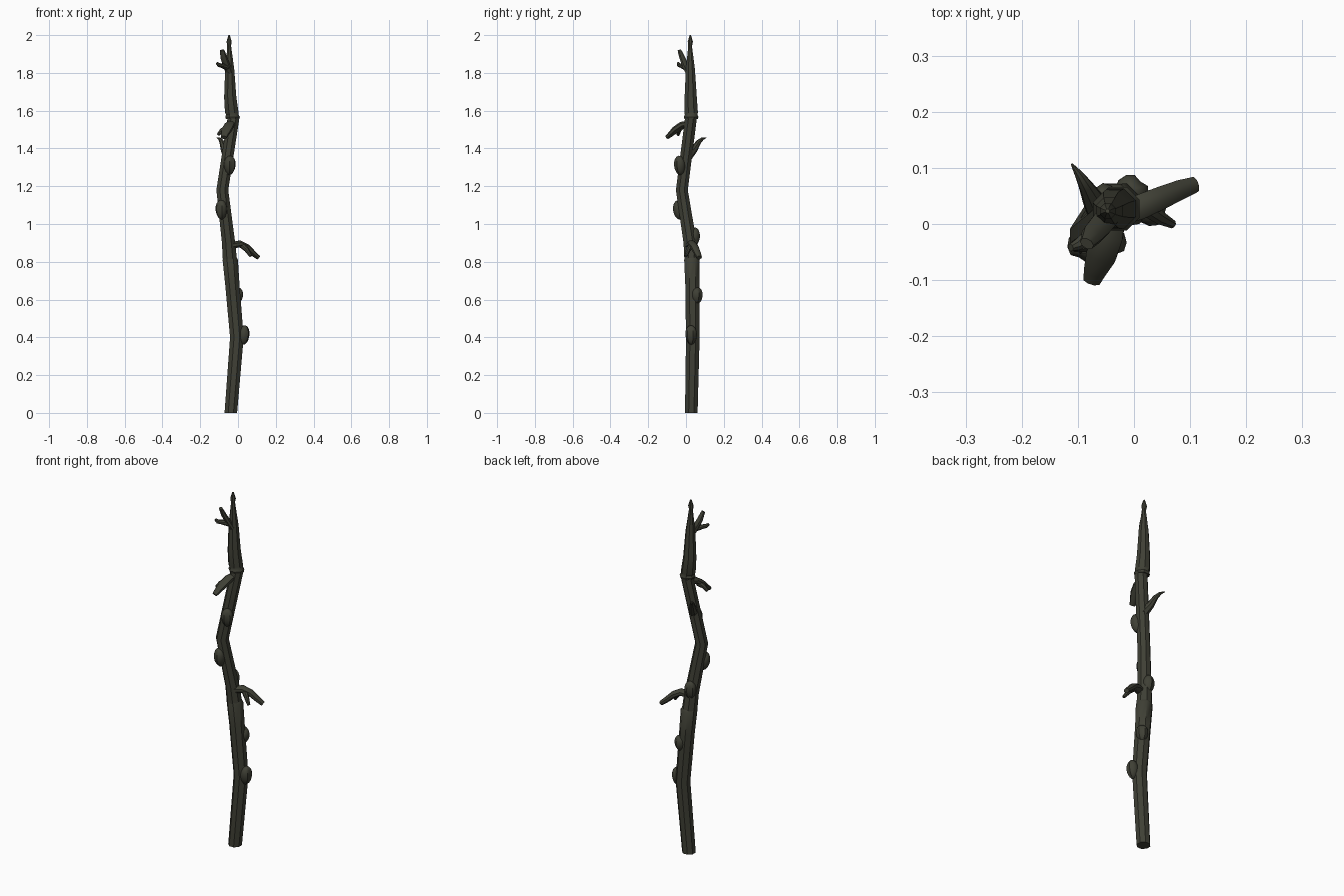
import bpy, bmesh, math
from mathutils import Vector, Matrix

if "Cube" in bpy.data.objects:
    bpy.data.objects.remove(bpy.data.objects["Cube"])

bark = bpy.data.materials.new("dark_bark")
bark.diffuse_color = (0.050, 0.051, 0.036, 1)
bark.use_nodes = True
bark.node_tree.nodes["Principled BSDF"].inputs["Base Color"].default_value = bark.diffuse_color


def finish(name, bm, angle=40):
    bmesh.ops.recalc_face_normals(bm, faces=bm.faces)
    me = bpy.data.meshes.new(name)
    bm.to_mesh(me)
    bm.free()
    ob = bpy.data.objects.new(name, me)
    bpy.context.collection.objects.link(ob)
    me.materials.append(bark)
    bpy.ops.object.select_all(action='DESELECT')
    ob.select_set(True)
    bpy.context.view_layer.objects.active = ob
    bpy.ops.object.shade_smooth_by_angle(angle=math.radians(angle))
    return ob


def tube(name, pts, sides=8, flat=1.0, level=False):
    """Loft of rings along (x, y, z, radius) points; flat squashes the thickness."""
    bm = bmesh.new()
    rings = []
    for i, p in enumerate(pts):
        c = Vector(p[:3])
        a, b = pts[max(i - 1, 0)], pts[min(i + 1, len(pts) - 1)]
        t = Vector((0, 0, 1)) if level else (Vector(b[:3]) - Vector(a[:3])).normalized()
        u = Vector((1, 0, 0)) if level else t.cross(Vector((0, 0, 1))).normalized()
        v = t.cross(u)
        rings.append([bm.verts.new(c + p[3] * (math.cos(k) * u + flat * math.sin(k) * v))
                      for k in (math.tau * (j + .5) / sides for j in range(sides))])
    for r, s in zip(rings, rings[1:]):
        for j in range(sides):
            k = (j + 1) % sides
            bm.faces.new((r[j], r[k], s[k], s[j]))
    bm.faces.new(rings[0])
    bm.faces.new(rings[-1])
    return finish(name, bm)


def bud(name, center, heading, half_height=.055, tilt=0.0):
    """Almond-shaped knot pointing outward, with a shallow vertical split."""
    bm = bmesh.new()
    bmesh.ops.create_uvsphere(bm, u_segments=12, v_segments=8, radius=1)
    for v in bm.verts:
        groove = .78 if abs(v.co.y) < .1 and v.co.x > .3 else 1
        v.co.x *= .030 * groove
        v.co.y *= .031 * (1 + .15 * v.co.z)
        v.co.z *= half_height
    m = (Matrix.Translation(center) @ Matrix.Rotation(math.radians(heading), 4, 'Z')
         @ Matrix.Rotation(tilt, 4, 'Y'))
    bm.transform(m)
    return finish(name, bm)


# crooked trunk in three stacked growths
tube("lower_trunk", [(-.038, .028, 0, .036), (-.006, .036, .4, .039), (-.030, .034, .68, .041),
                     (-.041, .031, .81, .044), (-.042, .030, .825, .036)], level=True)
tube("middle_trunk", [(-.042, .030, .80, .041), (-.050, .022, .90, .038), (-.083, -.022, 1.18, .034),
                      (-.024, .026, 1.56, .034)], level=True)
tube("upper_trunk", [(-.028, .027, 1.555, .038), (-.029, .027, 1.567, .042), (-.030, .027, 1.578, .036),
                     (-.033, .027, 1.59, .039), (-.041, .025, 1.67, .035), (-.044, .023, 1.82, .026),
                     (-.046, .022, 1.93, .012), (-.047, .022, 1.945, .011), (-.047, .023, 1.965, .015),
                     (-.047, .023, 2.0, .004)], level=True)

# right side branch with a small twig
tube("right_branch", [(-.04, .015, .885, .024), (.010, .030, .895, .024), (.045, .045, .878, .022),
                      (.080, .060, .845, .019), (.108, .070, .822, .015)], flat=.8)
tube("right_twig", [(.020, .030, .888, .016), (.045, .012, .865, .013), (.068, 0, .830, .008)])

# front branch with a small twig
tube("front_branch", [(-.035, .02, 1.535, .022), (-.045, -.020, 1.525, .028), (-.058, -.055, 1.500, .029),
                      (-.070, -.085, 1.472, .021), (-.075, -.102, 1.458, .016)], flat=.65)
tube("front_twig", [(-.055, -.030, 1.510, .017), (-.085, -.038, 1.495, .013), (-.106, -.042, 1.472, .008)])

# curved thorn at the back left
tube("back_thorn", [(-.055, .010, 1.36, .026), (-.072, .042, 1.395, .020), (-.086, .068, 1.435, .013),
                    (-.098, .088, 1.452, .008), (-.111, .107, 1.457, .002)])

# forked branch near the top
tube("top_branch", [(-.045, .015, 1.80, .022), (-.060, -.003, 1.84, .022), (-.075, -.020, 1.88, .020),
                    (-.084, -.035, 1.92, .013)], flat=.7)
tube("top_twig", [(-.055, .000, 1.83, .018), (-.085, -.025, 1.838, .012), (-.101, -.038, 1.842, .011),
                  (-.113, -.042, 1.853, .007)])

# buds along the trunk: centre, compass direction in degrees
buds = [((.032, .027, .412), -10), ((-.004, .058, .62), 50), ((-.088, -.038, 1.075), -115),
        ((-.044, -.033, 1.31), -60), ((-.058, .043, .93), 115)]
for n, (c, h) in enumerate(buds):
    bud(f"bud_{n + 1}", c, h, .052 if n != 1 else .045, .12)
